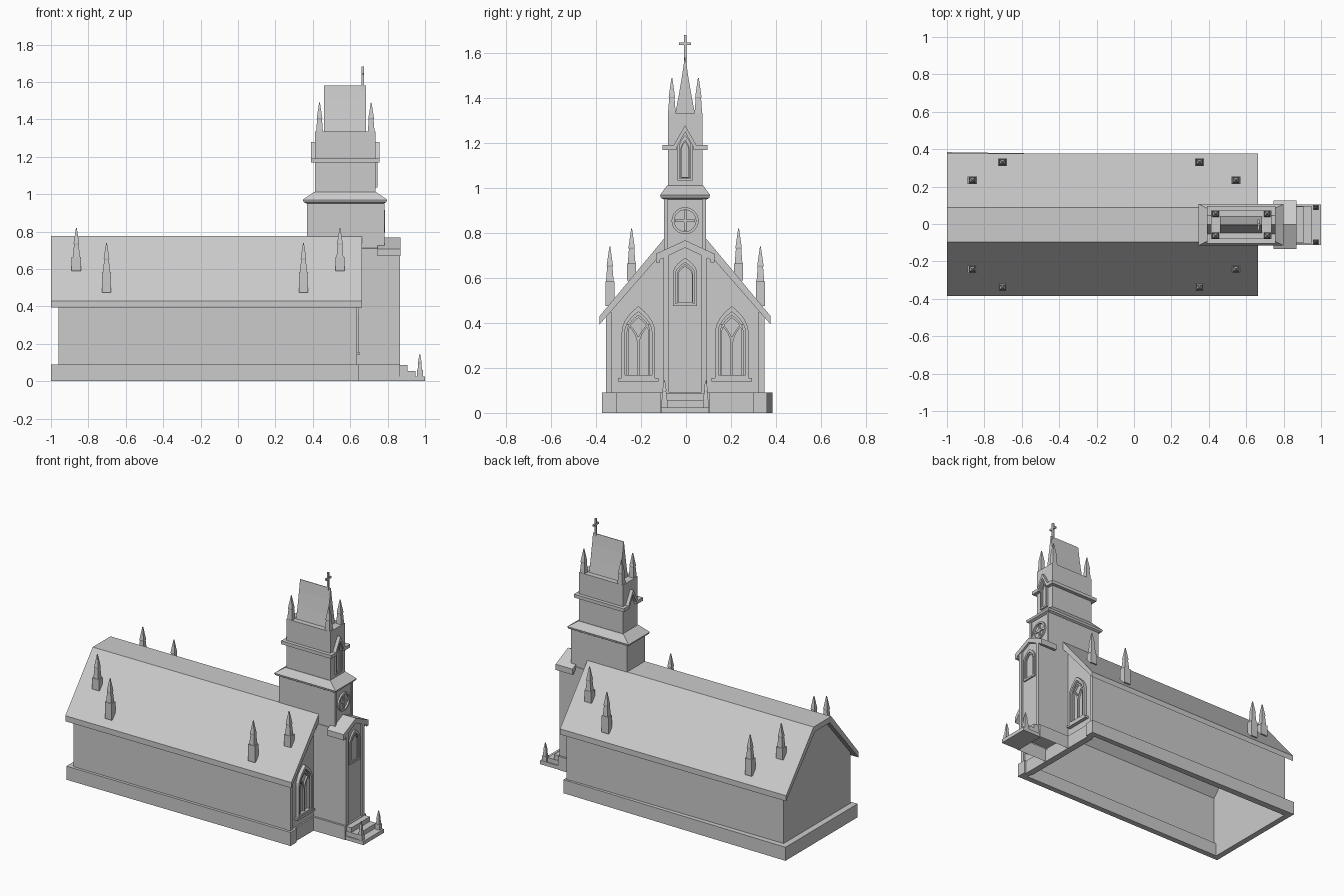
import bpy, bmesh, math

if "Cube" in bpy.data.objects:
    bpy.data.objects.remove(bpy.data.objects["Cube"])

Y_SHIFT = -0.004


def build(name, verts, faces, drop_bottom=False):
    me = bpy.data.meshes.new(name)
    me.from_pydata(verts, [], faces)
    bm = bmesh.new()
    bm.from_mesh(me)
    bmesh.ops.recalc_face_normals(bm, faces=bm.faces)
    if drop_bottom:
        low = [f for f in bm.faces if f.normal.z < -0.99]
        bmesh.ops.delete(bm, geom=low, context='FACES')
    bm.to_mesh(me)
    bm.free()
    ob = bpy.data.objects.new(name, me)
    ob.location.y = Y_SHIFT
    bpy.context.collection.objects.link(ob)
    return ob


def place(p, d, axis):
    return (d, p[0], p[1]) if axis == 'x' else (p[0], p[1], d)


def prism(name, prof, a, b, axis='x', drop_bottom=False):
    """Extrude a closed profile along x (y,z points) or z (x,y points)."""
    n = len(prof)
    v = [place(p, d, axis) for d in (a, b) for p in prof]
    f = [list(range(n)), list(range(n, 2 * n))]
    f += [[i, (i + 1) % n, n + (i + 1) % n, n + i] for i in range(n)]
    return build(name, v, f, drop_bottom)


def ring(name, outer, inner, a, b, axis='x'):
    """Extrude the band between two closed loops of equal length."""
    n = len(outer)
    v = [place(p, d, axis) for d in (a, b) for lp in (outer, inner) for p in lp]
    f = []
    for i in range(n):
        j = (i + 1) % n
        for s, t in ((0, n), (n, 3 * n), (3 * n, 2 * n), (2 * n, 0)):
            f.append([s + i, s + j, t + j, t + i])
    return build(name, v, f)


def loft(name, cx, cy, secs, drop_bottom=False):
    """Stack of rectangles (half x, half y, z)."""
    v = [(cx + sx * hx, cy + sy * hy, z) for hx, hy, z in secs
         for sx, sy in ((-1, -1), (1, -1), (1, 1), (-1, 1))]
    m = len(secs)
    f = [[0, 1, 2, 3], [4 * m - 4 + k for k in range(4)]]
    f += [[4 * r + k, 4 * r + (k + 1) % 4, 4 * r + 4 + (k + 1) % 4, 4 * r + 4 + k]
          for r in range(m - 1) for k in range(4)]
    return build(name, v, f, drop_bottom)


def box(name, x0, x1, y0, y1, z0, z1, drop_bottom=False):
    hx, hy = (x1 - x0) / 2, (y1 - y0) / 2
    return loft(name, (x0 + x1) / 2, (y0 + y1) / 2, [(hx, hy, z0), (hx, hy, z1)], drop_bottom)


def arch(cy, w, z0, spring, apex, n=5):
    """Pointed arch outline in (y, z)."""
    right = [(w * (1 - (k / n) ** 2), spring + (apex - spring) * k / n) for k in range(n + 1)]
    left = [(-y, z) for y, z in reversed(right[:-1])]
    return [(cy + y, z) for y, z in [(w, z0)] + right + left + [(-w, z0)]]


def arch_frame(name, cy, w, z0, spring, apex, t, x0, x1):
    ring(name, arch(cy, w, z0, spring, apex),
         arch(cy, w - t, z0 + t, spring, apex - 1.8 * t), x0, x1)


def pinnacle(name, x, y, z0, zb, top, s=1.0):
    if zb > z0:
        box(name + "_block", x - .025 * s, x + .025 * s, y - .02 * s, y + .02 * s, z0, zb)
    h = top - zb
    loft(name + "_spire", x, y, [(.018 * s, .017 * s, zb), (.013 * s, .012 * s, zb + .42 * h),
                                 (.015 * s, .014 * s, zb + .46 * h), (.002, .002, top)])


# Plinth ring and hollow nave walls
ring("plinth",
     [(-1, -.369), (.648, -.369), (.648, -.305), (.635, -.305),
      (.635, .305), (.648, .305), (.648, .365), (-1, .388)],
     [(-.96, -.33), (.6, -.33), (.6, -.3), (.59, -.3),
      (.59, .3), (.6, .3), (.6, .33), (-.96, .34)], 0, .09, 'z')
prism("nave_walls", [(-.35, .08), (-.35, .44), (-.09, .75), (.09, .75), (.35, .44), (.35, .08)],
      -.96, .625, drop_bottom=True)

# Roof slab with flat ridge
prism("roof", [(-.381, .43), (-.093, .776), (.093, .776), (.381, .43), (.381, .393),
               (.078, .74), (-.078, .74), (-.381, .393)], -1, .662)

# Roof pinnacles
for s in (-1, 1):
    for x in (-.703, .35):
        pinnacle("roof_low_pinnacle", x, s * .335, .475, .585, .74)
    for x in (-.864, .545):
        pinnacle("roof_high_pinnacle", x, s * .238, .59, .665, .82)

# Facade corner strips and gothic windows with tracery
for s in (-1, 1):
    box("facade_corner_strip", .61, .635, s * .34 - .013, s * .34 + .013, .09, .45)
    cy = s * .208
    box("window_sill", .62, .65, cy - .09, cy + .09, .14, .155)
    arch_frame("window_hood", cy, .074, .155, .36, .475, .014, .62, .648)
    arch_frame("window_frame", cy, .052, .155, .36, .437, .008, .62, .64)
    box("window_mullion", .62, .638, cy - .005, cy + .005, .155, .34)
    for d in (-1, 1):
        arc = [(cy + d * .045 * (k / 4) ** 1.8, .31 + .085 * k / 4) for k in range(5)]
        prism("window_tracery", [(y - .005, z) for y, z in arc] +
              [(y + .005, z) for y, z in reversed(arc)], .62, .637)

# Entrance bay with plinth, strips, hood and lancet
box("bay_plinth", .6, .867, -.11, .11, 0, .09, True)
prism("entrance_bay", [(-.097, .08), (-.097, .71), (0, .75), (.097, .71), (.097, .08)],
      .6, .855, drop_bottom=True)
for s in (-1, 1):
    box("bay_strip", .85, .866, s * .084 - .013, s * .084 + .013, .09, .71)
prism("bay_hood", [(-.13, .67), (-.13, .708), (0, .768), (.13, .708), (.13, .67),
                   (.112, .67), (.112, .682), (0, .735), (-.112, .682), (-.112, .67)], .747, .87)
arch_frame("bay_lancet_frame", 0, .054, .475, .62, .69, .012, .85, .865)
arch_frame("bay_lancet_inner", 0, .036, .485, .615, .662, .006, .85, .862)

# Entrance steps with small pinnacles
box("step_top", .86, .905, -.097, .097, 0, .086)
box("step_middle", .86, .95, -.1, .1, 0, .055)
box("step_bottom", .86, 1, -.107, .107, 0, .025)
for s in (-1, 1):
    pinnacle("step_pinnacle", .972, s * .092, .025, .06, .145, .65)

# Lower tower stage with rose window
box("tower_lower", .37, .775, -.094, .094, .69, .96)
for s in (-1, 1):
    box("tower_strip", .77, .782, s * .086 - .008, s * .086 + .008, .7, .955)


def circle(r):
    return [(r * math.cos(k * math.pi / 12), .855 + r * math.sin(k * math.pi / 12))
            for k in range(24)]


ring("rose_rim", circle(.06), circle(.048), .77, .787)
box("rose_bar_upright", .77, .783, -.006, .006, .81, .9)
box("rose_bar_cross", .77, .783, -.045, .045, .849, .861)

# Cornice and upper tower stage
loft("tower_cornice", .572, 0, [(.205, .096, .95), (.22, .108, .957), (.226, .111, .97),
                                (.165, .08, 1.012)])
box("tower_upper", .412, .735, -.077, .077, 1, 1.335)
for s in (-1, 1):
    prism("tower_belt", [(.39, s * .045), (.39, s * .1), (.757, s * .1), (.757, s * .045),
                         (.72, s * .045), (.72, s * .07), (.42, s * .07), (.42, s * .045)],
          1.17, 1.192, 'z')
for x0, x1 in ((.39, .415), (.73, .757)):
    prism("belfry_gable", [(-.05, 1.17), (-.05, 1.192), (0, 1.28), (.05, 1.192), (.05, 1.17),
                           (.038, 1.17), (.038, 1.18), (0, 1.25), (-.038, 1.18), (-.038, 1.17)],
          x0, x1)
arch_frame("belfry_lancet_frame", 0, .034, 1.035, 1.18, 1.25, .009, .73, .747)
arch_frame("belfry_lancet_inner", 0, .021, 1.045, 1.165, 1.215, .005, .73, .742)

# Wedge spire, corner pinnacles and cross
prism("spire", [(-.044, 1.33), (-.027, 1.42), (-.012, 1.51), (-.002, 1.582),
                (.002, 1.582), (.012, 1.51), (.027, 1.42), (.044, 1.33)], .46, .685)
for x in (.436, .712):
    for s in (-1, 1):
        pinnacle("tower_pinnacle", x, s * .059, 1.335, 1.335, 1.49)
box("cross_upright", .66, .673, -.006, .006, 1.56, 1.682)
box("cross_arm", .661, .672, -.027, .027, 1.637, 1.649)
